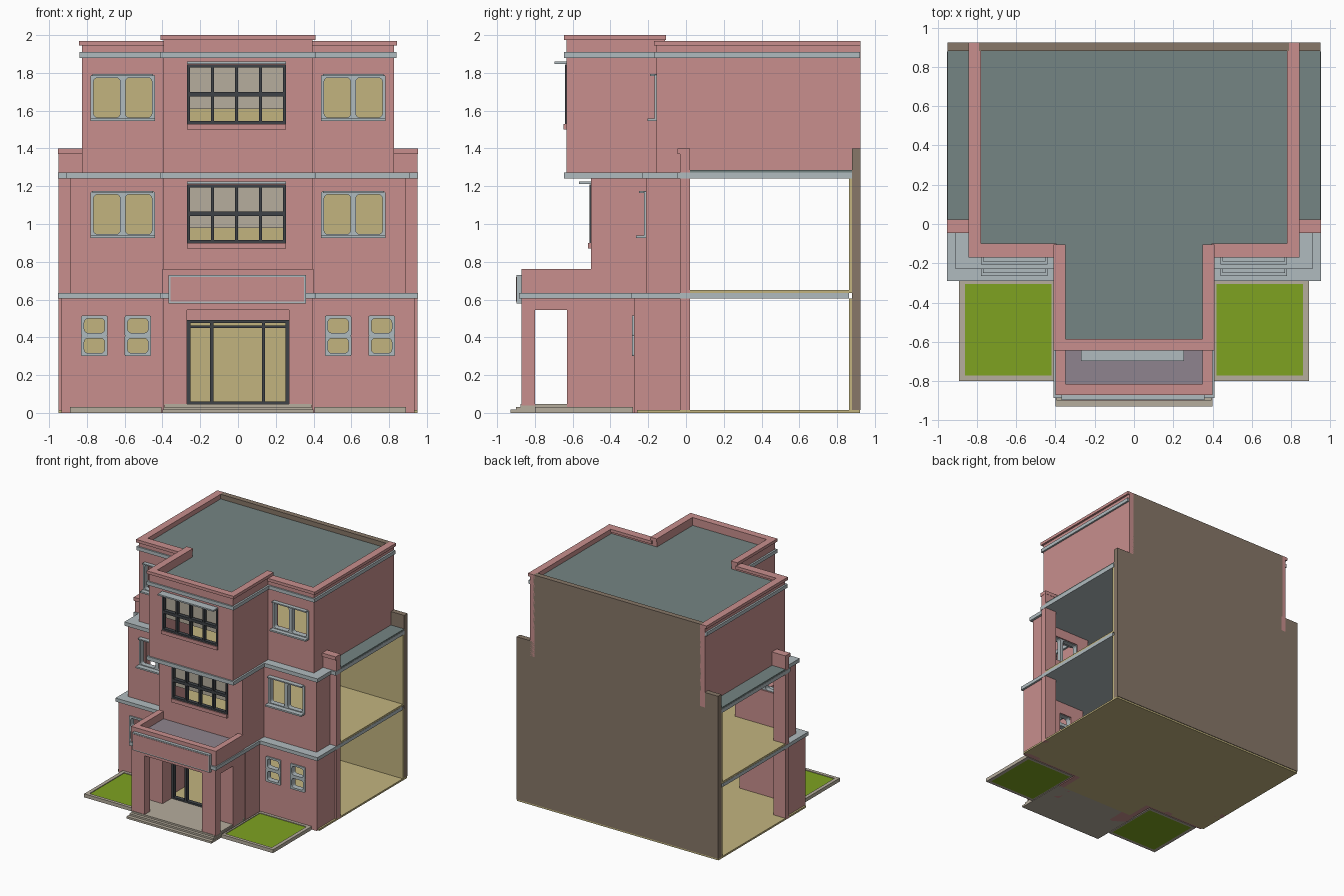
import bpy, bmesh, math

if "Cube" in bpy.data.objects:
    bpy.data.objects.remove(bpy.data.objects["Cube"])


def material(name, rgb):
    col = [((c / 255 + 0.055) / 1.055) ** 2.4 for c in rgb] + [1.0]
    m = bpy.data.materials.new(name)
    m.use_nodes = True
    m.diffuse_color = col
    m.node_tree.nodes["Principled BSDF"].inputs["Base Color"].default_value = col
    return m


PINK = material("pink plaster", (200, 143, 141))
PALE = material("pale blue trim", (176, 187, 191))
TAN = material("tan interior", (194, 180, 127))
BROWN = material("brown back wall", (135, 119, 104))
TEAL = material("teal roof", (117, 133, 131))
DARK = material("dark frame", (62, 66, 71))
STONE = material("beige stone", (182, 173, 157))
GREEN = material("lawn green", (126, 162, 33))
MAUVE = material("mauve deck", (143, 132, 142))


def finish(name, bm, mat):
    bmesh.ops.recalc_face_normals(bm, faces=bm.faces)
    me = bpy.data.meshes.new(name)
    bm.to_mesh(me)
    bm.free()
    me.materials.append(mat)
    ob = bpy.data.objects.new(name, me)
    bpy.context.scene.collection.objects.link(ob)
    return ob


def part(name, mat, boxes, mirror=False):
    """One object from boxes given as (x0, x1, y0, y1, z0, z1)."""
    boxes = list(boxes)
    if mirror:
        boxes += [(-b[1], -b[0]) + tuple(b[2:]) for b in boxes]
    bm = bmesh.new()
    for x0, x1, y0, y1, z0, z1 in boxes:
        vs = bmesh.ops.create_cube(bm, size=1)["verts"]
        for v in vs:
            v.co = (x1 if v.co.x > 0 else x0, y1 if v.co.y > 0 else y0, z1 if v.co.z > 0 else z0)
    return finish(name, bm, mat)


def wall(x0, x1, y0, y1, z0, z1, holes):
    """Boxes of a wall with holes (hx0, hx1, hz0, hz1), cut in columns."""
    out, x = [], x0
    for a, b, c, d in sorted(holes):
        out += [(x, a, y0, y1, z0, z1), (a, b, y0, y1, d, z1)]
        if c > z0:
            out.append((a, b, y0, y1, z0, c))
        x = b
    return out + [(x, x1, y0, y1, z0, z1)]


def outline(x0, x1, z0, z1, r):
    pts = []
    for i, (cx, cz) in enumerate([(x1 - r, z1 - r), (x0 + r, z1 - r), (x0 + r, z0 + r), (x1 - r, z0 + r)]):
        for k in range(4):
            a = math.pi / 2 * (i + k / 3)
            pts.append((cx + r * math.cos(a), cz + r * math.sin(a)))
    return pts


def frames(name, mat, panes, y0, y1, w=0.016, r=0.02):
    """Rounded pane frames, mirrored to both sides."""
    bm = bmesh.new()
    for x0, x1, z0, z1 in panes + [(-b, -a, c, d) for a, b, c, d in panes]:
        outer = outline(x0, x1, z0, z1, 0.008)
        inner = outline(x0 + w, x1 - w, z0 + w, z1 - w, r)
        loops = [[bm.verts.new((x, y, z)) for x, z in pts]
                 for pts, y in ((outer, y0), (inner, y0), (inner, y1), (outer, y1))]
        n = len(outer)
        for j in range(4):
            a, b = loops[j], loops[(j + 1) % 4]
            for i in range(n):
                bm.faces.new((a[i], a[(i + 1) % n], b[(i + 1) % n], b[i]))
    finish(name, bm, mat)


# Ground floor, back wall and linings
part("ground_floor", TAN, [(-.95, .95, -.26, .92, 0, .015), (-.35, .35, -.47, -.26, 0, .015)])
part("back_wall", BROWN, [(-.95, .95, .88, .925, .015, 1.4), (-.79, .79, .88, .925, 1.4, 1.97)])
part("back_wall_lining", TAN, [(-.95, .95, .862, .88, .015, .605), (-.95, .95, .862, .88, .635, 1.24),
                               (-.78, .78, .862, .88, 1.28, 1.88)])
# Floor slabs that also form the pale bands
part("first_slab", PALE, [(-.952, .952, -.29, .862, .605, .635), (-.41, .41, -.885, -.29, .605, .635)])
part("second_slab", PALE, [(-.952, .952, -.045, .879, 1.24, 1.272), (-.91, .91, -.23, -.045, 1.24, 1.272),
                           (-.41, .41, -.645, -.23, 1.24, 1.272)])
part("upper_floors", TAN, [(-.95, .95, .02, .862, .635, .65), (-.845, .845, -.17, .02, .635, .65),
                           (-.35, .35, -.46, -.17, .635, .65), (-.78, .78, -.11, .862, 1.272, 1.285),
                           (-.35, .35, -.59, -.11, 1.272, 1.285)])
part("side_balconies", TEAL, [(.82, .95, .02, .88, 1.272, 1.285)], True)
part("cornice_slab", PALE, [(-.84, .84, -.17, .92, 1.88, 1.91), (-.41, .41, -.645, -.17, 1.88, 1.91)])
part("roof", TEAL, [(-.79, .79, -.11, .885, 1.91, 1.93), (-.36, .36, -.6, -.11, 1.91, 1.93)])

# Window positions on the model's left side, mirrored later
small = [(.46, .6, .3, .515), (.69, .83, .3, .515)]
wide2 = (.44, .78, .93, 1.172)
wide3 = (.44, .78, 1.548, 1.79)


def cut(o, m=.012):
    return (o[0] + m, o[1] - m, o[2] + m, o[3] - m)


# Side wings: front wall plus short side return
part("ground_wings", PINK, wall(.345, .935, -.275, -.23, 0, .605, [cut(o) for o in small])
     + [(.89, .935, -.23, -.03, 0, .605)], True)
part("middle_wings", PINK, wall(.345, .89, -.212, -.17, .635, 1.24, [cut(wide2)])
     + [(.845, .89, -.17, -.03, .635, 1.24)], True)
part("upper_wings", PINK, wall(.35, .825, -.157, -.11, 1.272, 1.945, [cut(wide3)])
     + [(.78, .825, -.11, .925, 1.272, 1.945)], True)
part("side_piers", PINK, [(.84, .95, -.032, .02, 0, 1.24), (.82, .95, -.032, .02, 1.24, 1.37),
                          (.82, .952, -.045, .022, 1.37, 1.4)], True)

# Central bay
BAY = (-.27, .255)
part("ground_bay", PINK, wall(-.39, .39, -.5, -.46, .0, .605, [(-.265, .265, .0, .49)]))
part("ground_bay_sides", PINK, [(.345, .395, -.46, -.23, 0, .605), (.27, .395, -.63, -.5, 0, .605)], True)
part("middle_bay", PINK, wall(-.395, .395, -.502, -.46, .635, 1.24, [(BAY[0], BAY[1], .9, 1.21)])
     + [(s * .37 - .025, s * .37 + .025, -.46, -.17, .635, 1.24) for s in (-1, 1)])
part("upper_bay", PINK, wall(-.395, .395, -.632, -.59, 1.272, 1.975, [(BAY[0], BAY[1], 1.53, 1.845)])
     + [(s * .3725 - .0225, s * .3725 + .0225, -.59, -.11, 1.272, 1.975) for s in (-1, 1)])

# Parapet copings
part("wing_coping", PINK, [(.395, .842, -.17, -.1, 1.945, 1.97), (.78, .842, -.1, .925, 1.945, 1.97)], True)
part("bay_coping", PINK, [(-.41, .41, -.645, -.585, 1.975, 2)]
     + [(s * .38 - .03, s * .38 + .03, -.585, -.105, 1.975, 2) for s in (-1, 1)])

# Wing windows with pale frames, hoods and sills
halves = [(a, b, o[2], o[3]) for o in (wide2, wide3) for a, b in ((.44, .612), (.608, .78))]
frames("middle_wing_window_frames", PALE, halves[:2], -.222, -.18)
frames("upper_wing_window_frames", PALE, halves[2:], -.167, -.125)
frames("ground_window_frames", PALE,
       [(o[0], o[1], c, d) for o in small for c, d in ((.3, .411), (.407, .515))], -.285, -.24)
part("window_hoods", PALE, [(.45, .77, -.25, -.21, 1.165, 1.175), (.45, .77, -.19, -.155, 1.783, 1.793)], True)
part("window_sills", PALE, [(.44, .78, -.265, -.21, .927, .94), (.44, .78, -.205, -.155, 1.545, 1.558)], True)

# Large bay windows: dark grid, blind, canopy and sill
for label, y, z0, z1 in (("middle", -.502, .9, 1.21), ("upper", -.632, 1.53, 1.845)):
    a, b = BAY
    mid = z0 + (z1 - z0) * .5
    ys = (y - .008, y + .025)
    grid = [(a, b, *ys, z0, z0 + .016), (a, b, *ys, z1 - .016, z1), (a, b, *ys, mid - .012, mid + .012)]
    for i in range(5):
        x = a + .008 + (b - a - .016) * i / 4
        grid.append((x - .008, x + .008, *ys, z0, z1))
    part(label + "_bay_window_frame", DARK, grid)
    part(label + "_bay_blind", STONE, [(a - .02, b + .02, y + .05, y + .056, z0 + .08, z1 + .02)])
    part(label + "_bay_canopy", PALE, [(a, b, y - .065, y, z1 + .002, z1 + .014)])
    part(label + "_bay_sill", PINK, [(a, b, y - .016, y, z0 - .03, z0)])

# Entrance door frame
door = [(-.27, .27, -.51, -.475, .045, .06), (-.27, .27, -.51, -.475, .475, .492), (-.27, .27, -.51, -.475, .45, .462)]
door += [(x - .009, x + .009, -.51, -.475, .045, .492) for x in (-.261, -.138, .135, .261)]
part("door_frame", DARK, door)

# Porch with pillars, parapet, deck and fascia panel
part("porch_pillars", PINK, [(.27, .395, -.87, -.8, .04, .545)], True)
part("porch_beams", PINK, [(-.395, .395, -.87, -.8, .545, .605), (-.395, -.345, -.8, -.5, .545, .605),
                           (.345, .395, -.8, -.5, .545, .605)])
part("porch_parapet", PINK, [(-.4, .4, -.87, -.815, .635, .763), (-.4, -.35, -.815, -.5, .635, .763),
                             (.35, .4, -.815, -.5, .635, .763)])
part("porch_deck", MAUVE, [(-.35, .35, -.815, -.5, .635, .7)])
part("fascia_panel", PALE, [(-.368, .36, -.897, -.87, .58, .73)])
part("fascia_inset", PINK, [(-.358, .35, -.9, -.896, .59, .72)])
part("porch_steps", STONE, [(-.4, .4, -.93, -.47, 0, .017), (-.395, .395, -.9, -.47, .017, .032),
                            (-.39, .39, -.875, -.47, .032, .046)])

# Lawn beds with stone kerbs
part("lawn_kerbs", STONE, [(.405, .89, -.8, -.772, 0, .03), (.405, .89, -.305, -.28, 0, .03),
                           (.405, .42, -.772, -.305, 0, .03), (.86, .89, -.772, -.305, 0, .03)], True)
part("lawns", GREEN, [(.42, .86, -.772, -.305, 0, .024)], True)
